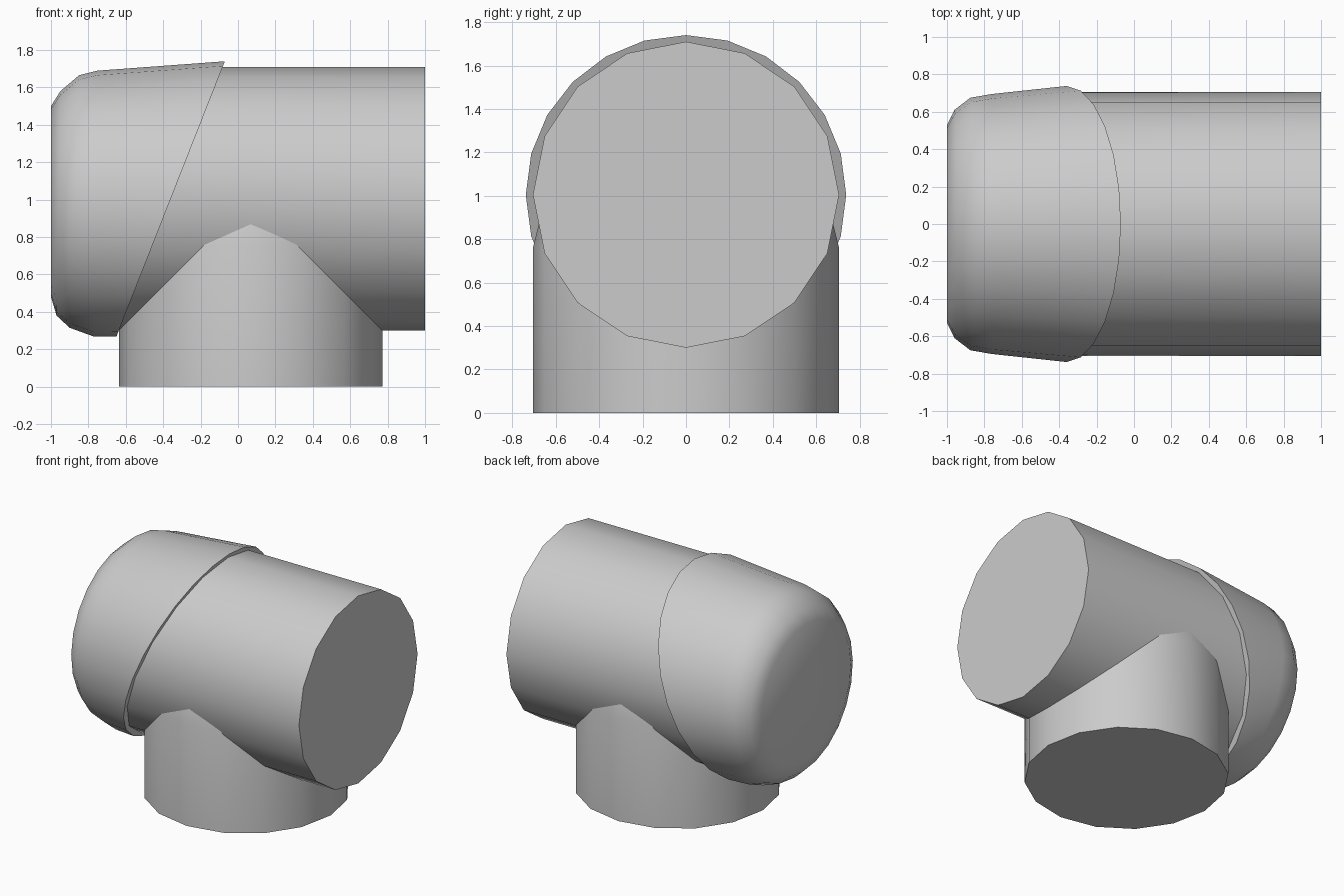
import bpy
import bmesh
import math
from mathutils import Vector

if "Cube" in bpy.data.objects:
    bpy.data.objects.remove(bpy.data.objects["Cube"], do_unlink=True)

grey = bpy.data.materials.new("plain_grey")
grey.use_nodes = True
colour = (0.6, 0.6, 0.6, 1)
grey.diffuse_color = colour
grey.node_tree.nodes["Principled BSDF"].inputs["Base Color"].default_value = colour


def loft(name, rings, sides):
    """Skin closed rings, each given as centre and two radius vectors."""
    bm = bmesh.new()
    loops = []
    for centre, u, v in rings:
        loop = []
        for i in range(sides):
            a = math.tau * i / sides
            loop.append(bm.verts.new(Vector(centre) + Vector(u) * math.cos(a) + Vector(v) * math.sin(a)))
        loops.append(loop)
    for low, high in zip(loops, loops[1:]):
        for i in range(sides):
            j = (i + 1) % sides
            bm.faces.new((low[i], low[j], high[j], high[i]))
    bm.faces.new(loops[0])
    bm.faces.new(loops[-1])
    bmesh.ops.recalc_face_normals(bm, faces=bm.faces)
    mesh = bpy.data.meshes.new(name)
    bm.to_mesh(mesh)
    bm.free()
    mesh.materials.append(grey)
    obj = bpy.data.objects.new(name, mesh)
    bpy.context.collection.objects.link(obj)
    bpy.ops.object.select_all(action="DESELECT")
    obj.select_set(True)
    bpy.context.view_layer.objects.active = obj
    bpy.ops.object.shade_smooth_by_angle(angle=math.radians(38))
    return obj


def slanted(top, bottom, width):
    """Ring across the pipe, leaning from its top (x, z) to its bottom (x, z)."""
    (xt, zt), (xb, zb) = top, bottom
    return (((xt + xb) / 2, 0, (zt + zb) / 2),
            ((xt - xb) / 2, 0, (zt - zb) / 2), (0, width, 0))


def level(z, rx, ry):
    return ((0.068, 0, z), (rx, 0, 0), (0, ry, 0))


R = 0.705

# Horizontal pipe, its hidden end leaning with the cap
loft("main_pipe", [slanted((-0.15, 1.71), (-0.66, 0.3), R),
                   slanted((1, 1.71), (1, 0.3), R)], 16)

# Vertical branch, pinched where it meets the pipe
loft("branch_pipe", [level(0, R, R), level(0.76, R, R), level(0.88, R, 0.675)], 16)

# Rounded end cap with a slanted rim
loft("end_cap", [slanted((-1, 1.5), (-1, 0.48), 0.53),
                 slanted((-0.95, 1.58), (-0.97, 0.38), 0.61),
                 slanted((-0.85, 1.665), (-0.9, 0.315), 0.675),
                 slanted((-0.75, 1.69), (-0.77, 0.268), 0.695),
                 slanted((-0.07, 1.74), (-0.65, 0.268), 0.738)], 24)
